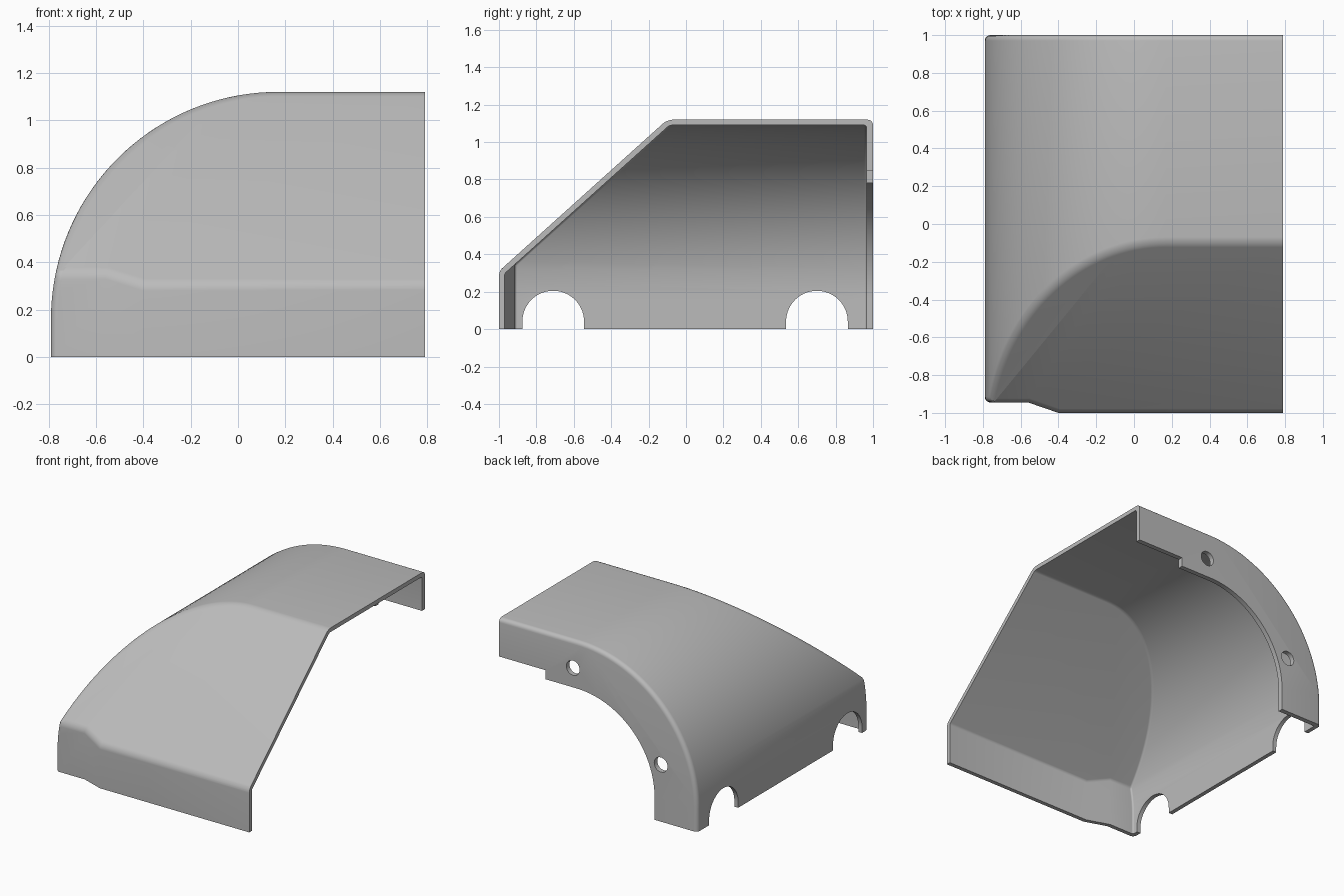
import bpy, bmesh
from math import pi, sin, cos, hypot, radians

if "Cube" in bpy.data.objects:
    bpy.data.objects.remove(bpy.data.objects["Cube"])

CX, CZ, R = 0.17, 0.16, 0.96          # centre and radius of the side curve
HALF_W, WALL = 0.79, 0.03

grey = bpy.data.materials.new("plain grey")
grey.use_nodes = True
colour = (0.5, 0.5, 0.5, 1)
grey.diffuse_color = colour
grey.node_tree.nodes["Principled BSDF"].inputs["Base Color"].default_value = colour


def prism(name, points, axis, lo, hi):
    """Extrude a closed 2D outline along x, y or z."""
    place = {"x": lambda a, b, d: (d, a, b),
             "y": lambda a, b, d: (a, d, b),
             "z": lambda a, b, d: (a, b, d)}[axis]
    bm = bmesh.new()
    rings = [[bm.verts.new(place(a, b, d)) for a, b in points] for d in (lo, hi)]
    n = len(points)
    bm.faces.new(rings[0])
    bm.faces.new(rings[1])
    for i in range(n):
        j = (i + 1) % n
        bm.faces.new((rings[0][i], rings[0][j], rings[1][j], rings[1][i]))
    bmesh.ops.recalc_face_normals(bm, faces=bm.faces)
    mesh = bpy.data.meshes.new(name)
    bm.to_mesh(mesh)
    bm.free()
    mesh.materials.append(grey)
    ob = bpy.data.objects.new(name, mesh)
    bpy.context.collection.objects.link(ob)
    return ob


def bake(ob):
    """Turn the modifier result into the object's own mesh."""
    graph = bpy.context.evaluated_depsgraph_get()
    mesh = bpy.data.meshes.new_from_object(ob.evaluated_get(graph))
    ob.modifiers.clear()
    ob.data = mesh


def combine(ob, other, operation):
    mod = ob.modifiers.new("cut", "BOOLEAN")
    mod.operation, mod.object, mod.solver = operation, other, "EXACT"
    bake(ob)
    bpy.data.objects.remove(other)


def arc(x, z, r, start, end, n):
    steps = [start + (end - start) * i / n for i in range(n + 1)]
    return [(x + r * cos(a), z + r * sin(a)) for a in steps]


def body(name, inset, back, rounding, reach):
    """Curved block with sloped nose and stepped front, overlong below and at +x."""
    ob = prism(name, arc(CX, CZ, R - inset, pi, pi / 2, 36)
               + [(reach, CZ + R - inset), (reach, -reach), (CX - R + inset, -reach)],
               "y", -1.5, 1.5)
    # sloped nose, moved inward along its normal
    rise, run = 0.81, 0.90
    drop = inset * hypot(rise, run) / run

    def slope(y):
        return 0.31 + (y + 1) * rise / run - drop
    nose = prism("nose", [(-1.3, -2), (2, -2), (2, slope(2)), (-1.3, slope(-1.3))],
                 "x", -2, 2)
    combine(ob, nose, "INTERSECT")
    # plan with the stepped front wall
    plan = prism("plan", [(-2, -0.945 + inset), (-0.56, -0.945 + inset),
                          (-0.40, -1 + inset), (2, -1 + inset), (2, back), (-2, back)],
                 "z", -3, 3)
    combine(ob, plan, "INTERSECT")
    bm = bmesh.new()
    bm.from_mesh(ob.data)
    bmesh.ops.remove_doubles(bm, verts=bm.verts, dist=0.0005)
    bmesh.ops.dissolve_limit(bm, angle_limit=radians(0.5), verts=bm.verts, edges=bm.edges)
    bm.to_mesh(ob.data)
    bm.free()
    mod = ob.modifiers.new("round", "BEVEL")
    mod.width, mod.segments = rounding, 5
    mod.limit_method, mod.angle_limit = "ANGLE", radians(33)
    mod.use_clamp_overlap = False
    bake(ob)
    return ob


# Hollow shell
cover = body("cover_shell", 0, 1, 0.03, 1.3)
combine(cover, body("cavity", WALL, 0.965, 0.012, 1.6), "DIFFERENCE")

# Trim to the open bottom and open side
trim = prism("trim", [(-2, 0), (HALF_W, 0), (HALF_W, 2), (-2, 2)], "y", -2, 2)
combine(cover, trim, "INTERSECT")

# Stepped opening in the back flange
opening = prism("opening", arc(CX, CZ, 0.62, pi, pi / 2, 36)
                + [(0.42, 0.78), (0.42, 0.845), (2, 0.845), (2, -1), (CX - 0.62, -1)],
                "y", 0.9, 1.2)
combine(cover, opening, "DIFFERENCE")

# Two bolt holes in the back flange
for x, z in ((0.20, 0.92), (-0.50, 0.41)):
    hole = prism("bolt_hole", arc(x, z, 0.053, 0, 2 * pi, 28)[:-1], "y", 0.9, 1.2)
    combine(cover, hole, "DIFFERENCE")

# Two arched notches in the curved side
for y in (-0.71, 0.70):
    notch = prism("notch", arc(y, 0.04, 0.165, 0, pi, 28)
                  + [(y - 0.165, -1), (y + 0.165, -1)], "x", -1.2, -0.6)
    combine(cover, notch, "DIFFERENCE")

bpy.ops.object.select_all(action="DESELECT")
cover.select_set(True)
bpy.context.view_layer.objects.active = cover
bpy.ops.object.shade_smooth_by_angle(angle=radians(30))
